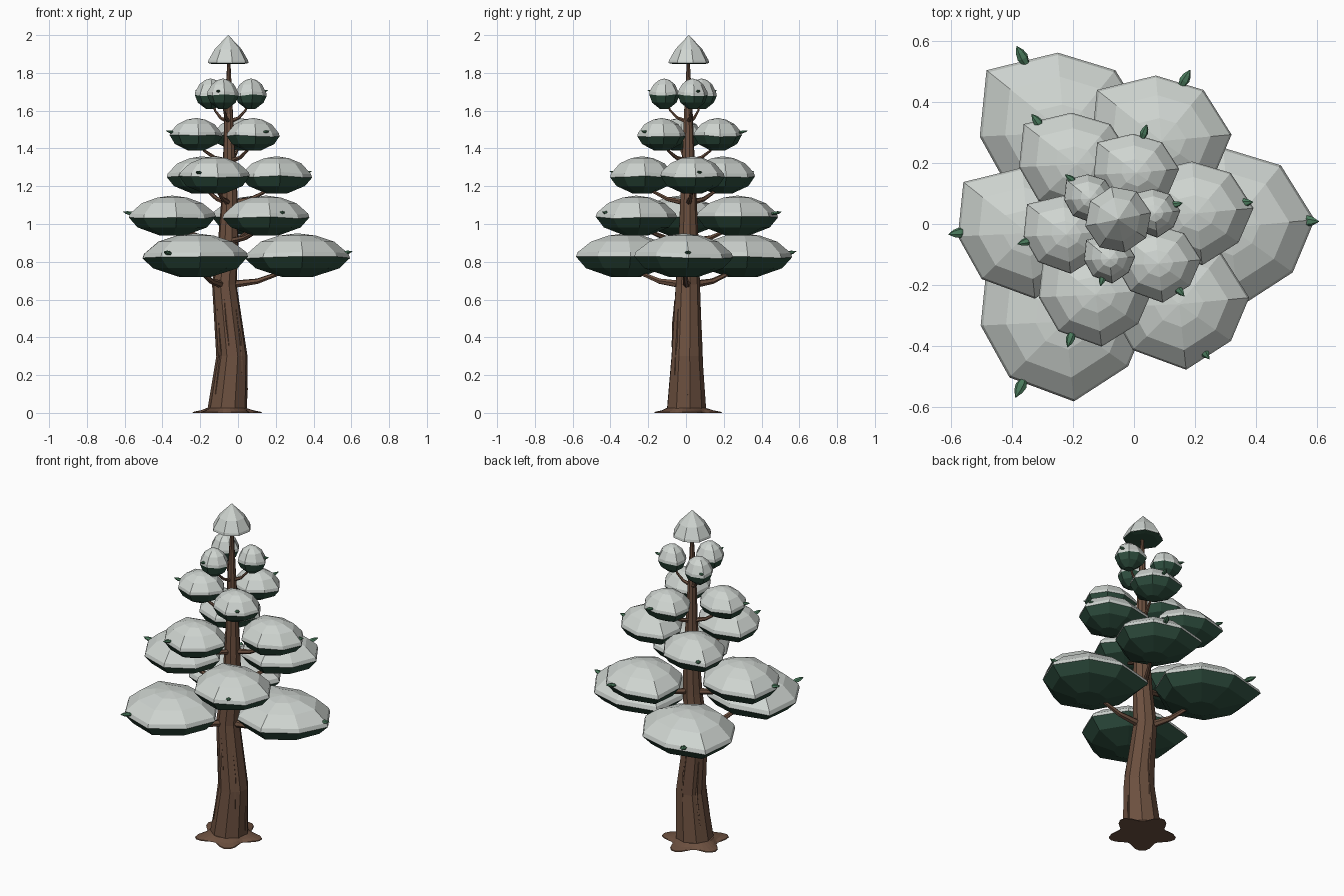
import bpy, bmesh, math, random
from mathutils import Vector

if "Cube" in bpy.data.objects:
    bpy.data.objects.remove(bpy.data.objects["Cube"])

random.seed(4)


def material(name, rgb):
    m = bpy.data.materials.new(name)
    m.diffuse_color = (*rgb, 1)
    m.use_nodes = True
    m.node_tree.nodes["Principled BSDF"].inputs["Base Color"].default_value = m.diffuse_color
    return m


BARK = material("bark", (0.15, 0.08, 0.05))
GREEN = material("needles", (0.027, 0.075, 0.048))
TIP = material("tip_green", (0.07, 0.2, 0.11))
SNOW = material("snow", (0.62, 0.66, 0.63))


def add(name, bm, mat):
    me = bpy.data.meshes.new(name)
    bm.to_mesh(me)
    bm.free()
    me.materials.append(mat)
    ob = bpy.data.objects.new(name, me)
    bpy.context.collection.objects.link(ob)
    return ob


# skin between rings listed from bottom to top (counter-clockwise)
def loft(rings, bottom=True, top=True):
    bm = bmesh.new()
    vs = [[bm.verts.new(p) for p in r] for r in rings]
    n = len(vs[0])
    for a, b in zip(vs, vs[1:]):
        for i in range(n):
            j = (i + 1) % n
            bm.faces.new((a[i], a[j], b[j], b[i]))
    if bottom:
        bm.faces.new(vs[0][::-1])
    if top:
        bm.faces.new(vs[-1])
    return bm


def ring(x, y, z, r, n, turn=0.2):
    return [Vector((x + r * math.cos(turn + i * math.tau / n),
                    y + r * math.sin(turn + i * math.tau / n), z)) for i in range(n)]


def tube(points, radii, n=6):
    rings = []
    for i, p in enumerate(points):
        d = points[min(i + 1, len(points) - 1)] - points[max(i - 1, 0)]
        q = d.to_track_quat('Z', 'Y')
        rings.append([p + q @ v for v in ring(0, 0, 0, radii[i], n)])
    return loft(rings)


# trunk: leaning, tapering, (z, x, y, radius)
TRUNK = [(0.0, -0.058, 0, 0.108), (0.3, -0.032, 0.003, 0.084), (0.68, -0.072, 0.008, 0.066),
         (0.9, -0.052, 0.012, 0.055), (1.1, -0.045, 0.012, 0.046), (1.36, -0.046, 0.012, 0.033),
         (1.6, -0.05, 0.012, 0.023), (1.9, -0.048, 0.012, 0.006)]
add("trunk", loft([ring(x, y, z, r, 9) for z, x, y, r in TRUNK]), BARK)


def trunk_at(z):
    for a, b in zip(TRUNK, TRUNK[1:]):
        if a[0] <= z <= b[0]:
            t = (z - a[0]) / (b[0] - a[0])
            return [a[k] + t * (b[k] - a[k]) for k in (1, 2, 3)]


# root plate: thin five-lobed flare
def lobes(z, base, amp, n=40):
    out = []
    for i in range(n):
        a = i * math.tau / n
        r = base + amp * math.cos(5 * (a - 0.25))
        out.append(Vector((-0.06 + r * math.cos(a), r * math.sin(a), z)))
    return out


add("root_flare", loft([lobes(0, 0.16, 0.032), lobes(0.005, 0.157, 0.032),
                        lobes(0.014, 0.13, 0.014), lobes(0.026, 0.105, 0.0)]), BARK)

# bark ridges: slim raised strips
for k, (a, z0, z1) in enumerate([(0.05, 0.05, 0.2), (1.5, 0.2, 0.6), (2.6, 0.1, 0.5),
                                 (3.9, 0.1, 0.55), (4.6, 0.35, 0.6), (5.5, 0.2, 0.55)]):
    pts = []
    for t in (0, 0.5, 1):
        z = z0 + t * (z1 - z0)
        x, y, r = trunk_at(z)
        pts.append(Vector((x + r * 0.96 * math.cos(a), y + r * 0.96 * math.sin(a), z)))
    add(f"bark_ridge_{k}", tube(pts, [0.002, 0.007, 0.002], 4), BARK)

# foliage clump: one irregular eight-sided outline reused at every size
OUTLINE = [(1, 0.1), (0.6, 0.78), (-0.08, 1), (-0.92, 0.78),
           (-1, -0.05), (-0.66, -0.7), (0.1, -1), (0.74, -0.56)]
NEEDLE_RINGS = [(0.3, -1), (0.8, -0.6), (1, -0.1)]
SNOW_RINGS = [(1, -0.1), (0.97, 0.1), (0.7, 0.62), (0.35, 0.9), (0.02, 1)]


def clump(name, c, half):
    wob = [random.uniform(-0.06, 0.06) for _ in OUTLINE]

    def level(r, z):
        return [c + Vector((half[0] * r * x, half[1] * r * y,
                            half[2] * (z + (w if 0.5 > abs(z) else 0))))
                for (x, y), w in zip(OUTLINE, wob)]

    add(f"{name}_needles", loft([level(*k) for k in NEEDLE_RINGS], top=False), GREEN)
    add(f"{name}_snow", loft([level(*k) for k in SNOW_RINGS], bottom=False), SNOW)


# layers: middle z, half sizes, branch start z, clump centres, leaf tips
LAYERS = [
    (0.835, (0.278, 0.262, 0.115), 0.675, [(0.315, -0.012), (-0.228, 0.3), (-0.225, -0.32)],
     [(0.575, 0.01), (-0.37, 0.555), (-0.375, -0.54)]),
    (1.045, (0.23, 0.215, 0.105), 0.905, [(-0.348, -0.03), (0.09, 0.272), (0.148, -0.263)],
     [(-0.58, -0.03), (0.17, 0.48), (0.23, -0.42)]),
    (1.26, (0.187, 0.17, 0.098), 1.11, [(0.205, 0.035), (-0.19, 0.195), (-0.125, -0.232)],
     [(0.365, 0.07), (-0.32, 0.34), (-0.21, -0.38)]),
    (1.475, (0.14, 0.128, 0.086), 1.33, [(-0.222, -0.035), (0.008, 0.168), (0.08, -0.13)],
     [(-0.36, -0.06), (0.035, 0.305), (0.15, -0.22)]),
    (1.69, (0.084, 0.08, 0.08), 1.54, [(0.068, 0.035), (-0.145, 0.083), (-0.08, -0.115)],
     [(0.14, 0.065), (-0.21, 0.15), (-0.105, -0.185)]),
]
for i, (z, half, bz, centres, tips) in enumerate(LAYERS):
    for j, (cc, tt) in enumerate(zip(centres, tips)):
        c = Vector((*cc, z))
        tx, ty, tr = trunk_at(bz)
        root = Vector((tx, ty, bz))
        out = c - root
        flat = Vector((out.x, out.y, 0))
        clump(f"clump_{i}_{j}", c, half)
        # branch curving up into the clump
        k = 1 - 0.11 * i
        pts = [root, root + flat * 0.45 + Vector((0, 0, 0.022)),
               root + flat * 0.75 + Vector((0, 0, out.z * 0.4)),
               root + flat * 0.92 + Vector((0, 0, out.z * 0.75))]
        add(f"branch_{i}_{j}", tube(pts, [0.023 * k, 0.015 * k, 0.011 * k, 0.006 * k]), BARK)
        # flat pointed leaf at the clump tip
        s = 1 - 0.1 * i
        d = (flat.normalized() + Vector((0, 0, 0.35))).normalized()
        p = Vector((*tt, z + 0.014))
        bm = tube([p + d * t * s for t in (-0.036, -0.01, 0.012, 0.034)],
                  [0.012 * s, 0.019 * s, 0.014 * s, 0.001], 6)
        for v in bm.verts:
            v.co.z = p.z + (v.co.z - p.z) * 0.6
        add(f"leaf_tip_{i}_{j}", bm, TIP)

# treetop: snow cone over a green underside
CX, CY = -0.052, 0.015
add("treetop_snow", loft([ring(CX, CY, z, r, 8) for z, r in
                          [(1.852, 0.11), (1.866, 0.107), (1.925, 0.073), (2.0, 0.001)]],
                         bottom=False), SNOW)
add("treetop_needles", loft([ring(CX, CY, z, r, 8) for z, r in
                             [(1.846, 0.08), (1.852, 0.109)]], top=False), GREEN)
